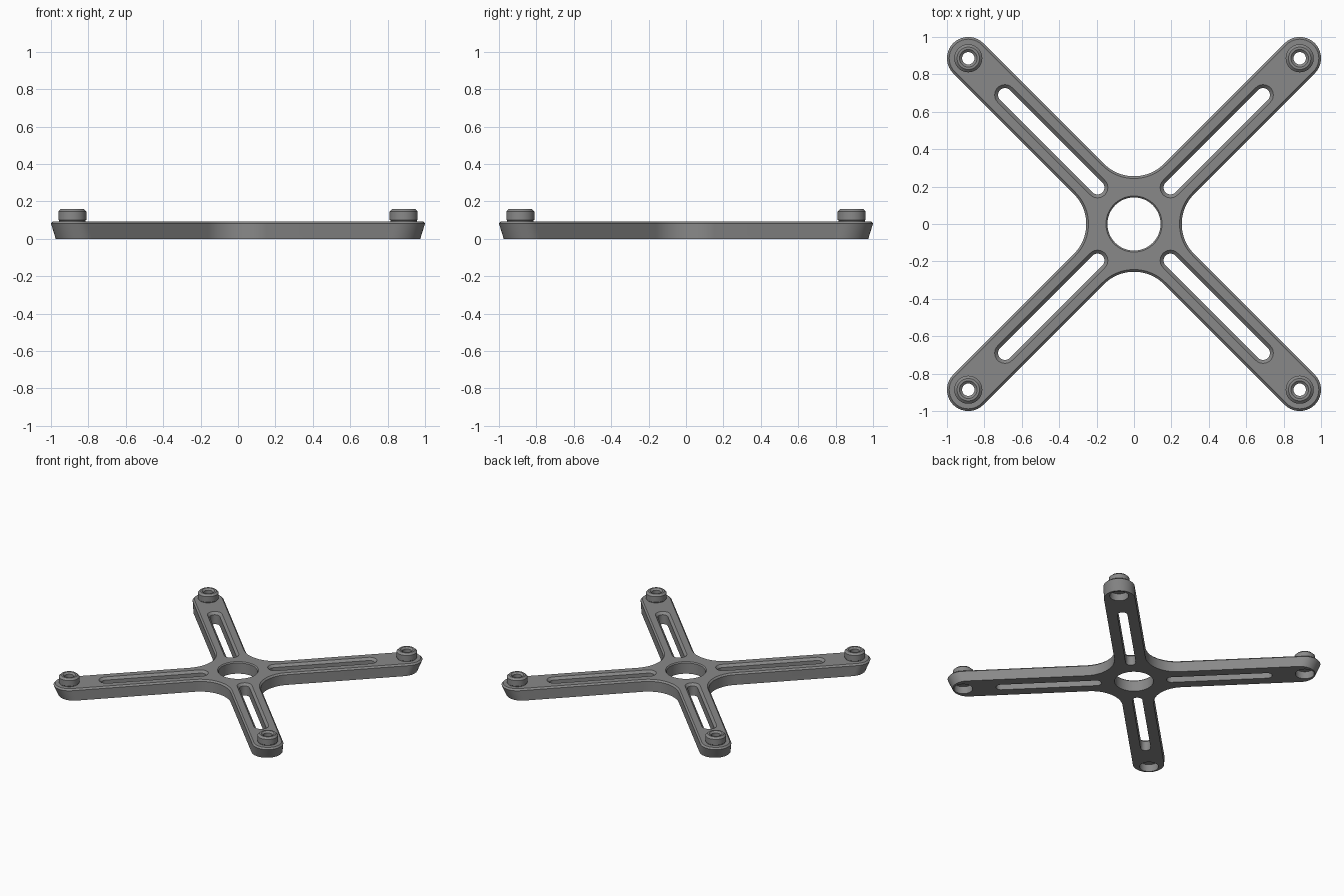
import bpy, bmesh, math
from math import cos, sin, pi

if "Cube" in bpy.data.objects:
    bpy.data.objects.remove(bpy.data.objects["Cube"])

grey = bpy.data.materials.new("mid_grey")
grey.use_nodes = True
grey.diffuse_color = (0.25, 0.25, 0.25, 1)
grey.node_tree.nodes["Principled BSDF"].inputs["Base Color"].default_value = (0.25, 0.25, 0.25, 1)

R2 = math.sqrt(2)
TIP = 0.886 * R2      # distance of the arm end centre from the middle
HALF = 0.114          # half width of an arm
TOP = 0.094           # plate thickness
FILLET = 0.227        # hollow between neighbouring arms


def loft(name, loops, closed=False):
    """Join matching loops of points; cap the ends, or close into a ring."""
    bm = bmesh.new()
    rings = [[bm.verts.new(p) for p in loop] for loop in loops]
    pairs = list(zip(rings, rings[1:]))
    if closed:
        pairs.append((rings[-1], rings[0]))
    else:
        bm.faces.new(rings[0][::-1])
        bm.faces.new(rings[-1])
    for a, b in pairs:
        for i in range(len(a)):
            j = (i + 1) % len(a)
            bm.faces.new((a[i], a[j], b[j], b[i]))
    bmesh.ops.recalc_face_normals(bm, faces=bm.faces)
    mesh = bpy.data.meshes.new(name)
    bm.to_mesh(mesh)
    bm.free()
    mesh.materials.append(grey)
    obj = bpy.data.objects.new(name, mesh)
    bpy.context.collection.objects.link(obj)
    return obj


def circle(r, z, cx=0, cy=0, n=48):
    return [(cx + r * cos(2 * pi * i / n), cy + r * sin(2 * pi * i / n), z) for i in range(n)]


def arc(cx, cy, r, start, end, n=20):
    angles = [start + (end - start) * i / n for i in range(n + 1)]
    return [(cx + r * cos(a), cy + r * sin(a)) for a in angles]


def turned(points, angle, z):
    c, s = cos(angle), sin(angle)
    return [(x * c - y * s, x * s + y * c, z) for x, y in points]


def cross_outline(z, inset=0, tip_shift=0):
    """Four round-ended arms with hollow fillets between them."""
    loop = []
    fillet_centre = HALF * R2 + FILLET * R2
    for k in range(4):
        turn = pi / 4 + k * pi / 2
        end = arc(TIP - tip_shift, 0, HALF - inset, -pi / 2, pi / 2)
        c = fillet_centre / R2
        hollow = arc(c, c, FILLET + inset, -pi / 2, -pi)
        loop += turned(end + hollow, turn, z)
    return loop


def slot_outline(z, r, angle):
    pts = arc(0.69 * R2, 0, r, -pi / 2, pi / 2) + arc(0.195 * R2, 0, r, pi / 2, 3 * pi / 2)
    return turned(pts, angle, z)


def smooth(obj):
    bpy.ops.object.select_all(action="DESELECT")
    obj.select_set(True)
    bpy.context.view_layer.objects.active = obj
    bpy.ops.object.shade_smooth_by_angle(angle=math.radians(30))


# Cross-shaped plate: undercut arm ends and a chamfered top edge
frame = loft("cross_frame", [
    cross_outline(0, tip_shift=0.036),
    cross_outline(TOP - 0.012),
    cross_outline(TOP, inset=0.012),
])

# Central hole with a fine chamfer
cutters = [loft("hub_hole_cutter", [
    circle(0.142, -0.05, n=64), circle(0.142, TOP - 0.008, n=64),
    circle(0.152, TOP + 0.002, n=64), circle(0.152, 0.2, n=64)])]

for k in range(4):
    turn = pi / 4 + k * pi / 2
    x, y = TIP * cos(turn), TIP * sin(turn)
    # Long slot with a flared top edge
    cutters.append(loft("slot_cutter", [
        slot_outline(-0.05, 0.037, turn), slot_outline(TOP - 0.018, 0.037, turn),
        slot_outline(TOP, 0.055, turn), slot_outline(0.2, 0.055, turn)]))
    # Socket under the arm end, leading to the narrow through hole
    cutters.append(loft("socket_cutter", [
        circle(0.069, -0.05, x, y), circle(0.069, 0.058, x, y),
        circle(0.033, 0.0581, x, y), circle(0.033, 0.2, x, y)]))
    # Raised collar on top of the arm end
    collar = loft("end_collar", [
        circle(r, z, x, y) for r, z in (
            (0.033, TOP - 0.01), (0.07, TOP - 0.01), (0.07, TOP + 0.004), (0.075, TOP + 0.008),
            (0.075, 0.146), (0.06, 0.16), (0.047, 0.16), (0.033, 0.148))], closed=True)
    smooth(collar)

bpy.context.view_layer.objects.active = frame
for cutter in cutters:
    mod = frame.modifiers.new("cut", "BOOLEAN")
    mod.operation = "DIFFERENCE"
    mod.solver = "EXACT"
    mod.object = cutter
    bpy.ops.object.modifier_apply(modifier=mod.name)
    bpy.data.objects.remove(cutter)
smooth(frame)
